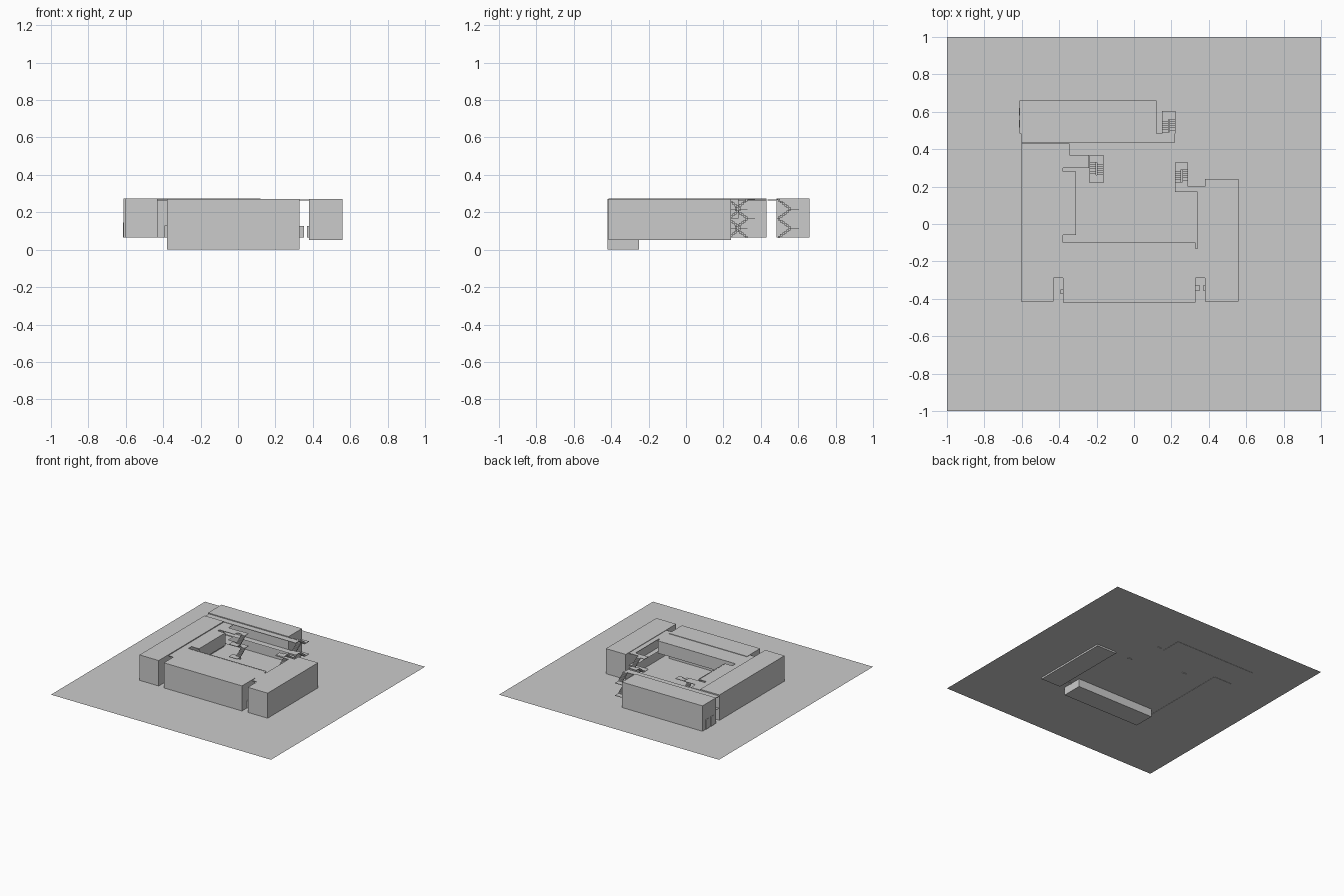
import bpy, bmesh
from mathutils import Matrix, Vector

if "Cube" in bpy.data.objects:
    bpy.data.objects.remove(bpy.data.objects["Cube"])

GROUND, MID, TOP = 0.066, 0.168, 0.270


def add_box(bm, x0, x1, y0, y1, z0, z1):
    m = Matrix.Translation(((x0 + x1) / 2, (y0 + y1) / 2, (z0 + z1) / 2))
    m = m @ Matrix.Diagonal((x1 - x0, y1 - y0, z1 - z0, 1))
    bmesh.ops.create_cube(bm, size=1, matrix=m)


def add_sheet(bm, x0, x1, y0, y1, z):
    bm.faces.new([bm.verts.new(p) for p in
                  ((x0, y0, z), (x1, y0, z), (x1, y1, z), (x0, y1, z))])


def finish(bm, name):
    mesh = bpy.data.meshes.new(name)
    bm.to_mesh(mesh)
    bm.free()
    ob = bpy.data.objects.new(name, mesh)
    bpy.context.collection.objects.link(ob)
    return ob


def box(name, *dims):
    bm = bmesh.new()
    add_box(bm, *dims)
    return finish(bm, name)


# Site plane
bm = bmesh.new()
add_sheet(bm, -1, 1, -1, 1, GROUND)
finish(bm, "ground_sheet")

# Four building wings around the courtyard
box("front_wing", -0.38, 0.33, -0.42, -0.25, 0.0, 0.272)
box("right_wing", 0.38, 0.56, -0.415, 0.24, 0.052, 0.272)
box("left_wing", -0.605, -0.43, -0.415, 0.43, 0.064, 0.275)
box("back_wing", -0.612, 0.12, 0.485, 0.66, 0.064, 0.275)

# Walkways: (x0, x1, y0, y1) pieces joining the wings
walks = {
    "front_walkway": [(-0.38, 0.33, -0.25, -0.10), (-0.43, -0.38, -0.29, -0.06),
                      (0.33, 0.38, -0.29, -0.13)],
    "left_walkway": [(-0.43, -0.31, -0.06, 0.28), (-0.43, -0.38, 0.28, 0.30),
                     (-0.43, -0.24, 0.30, 0.37), (-0.43, -0.345, 0.37, 0.43)],
    "back_walkway": [(-0.605, 0.22, 0.435, 0.485)],
    "right_walkway": [(0.34, 0.38, -0.13, 0.20), (0.22, 0.34, 0.17, 0.20)],
}
for name, pieces in walks.items():
    bm = bmesh.new()
    for p in pieces:
        add_box(bm, *p, TOP - 0.006, TOP - 0.002)
        add_sheet(bm, *p, MID)
    finish(bm, name)

# Upper-storey walls facing the courtyard
box("front_gallery_wall", -0.375, 0.325, -0.104, -0.098, MID, TOP)
box("left_gallery_wall", -0.316, -0.310, -0.06, 0.28, MID, TOP)


def stair(name, x0, x1, pad, yin, yout, yend):
    """Switchback stair with two half flights per storey."""
    bm = bmesh.new()
    half = (MID - GROUND) / 2
    mid = (x0 + x1) / 2
    steps = 6
    run, rise = (yout - yin) / steps, half / steps
    for storey in range(2):
        base = GROUND + storey * 2 * half
        for flight in range(2):
            xa, xb = ((x0, mid - 0.003), (mid + 0.003, x1))[flight]
            z = base + flight * half
            for i in range(steps):
                ya = yin + run * i if flight == 0 else yout - run * (i + 1)
                lo, hi = sorted((ya, ya + run))
                top = z + rise * (i + 1)
                add_box(bm, xa, xb, lo, hi, top - 0.013, top)
        # Half landing and floor landing
        lo, hi = sorted((yout, yend))
        add_box(bm, x0, x1, lo, hi, base + half - 0.004, base + half)
        lo, hi = sorted((pad, yin))
        add_box(bm, x0, x1, lo, hi, base + 2 * half - 0.004, base + 2 * half)
    finish(bm, name)


stair("back_stair", 0.15, 0.223, 0.485, 0.492, 0.56, 0.603)
stair("left_stair", -0.238, -0.162, 0.37, 0.33, 0.262, 0.22)
stair("right_stair", 0.22, 0.29, 0.18, 0.225, 0.292, 0.33)

# Small fittings in the gaps between the front wings
box("right_gap_locker", 0.33, 0.353, -0.355, -0.33, 0.064, 0.127)
box("right_gap_post", 0.37, 0.38, -0.355, -0.33, 0.064, 0.127)
box("left_gap_post", -0.393, -0.38, -0.375, -0.35, 0.064, 0.13)

# Door panels on the outer end of the back wing
for i, y in enumerate((0.535, 0.60)):
    box(f"end_door_{i}", -0.6145, -0.611, y - 0.02, y + 0.02, GROUND, GROUND + 0.08)
